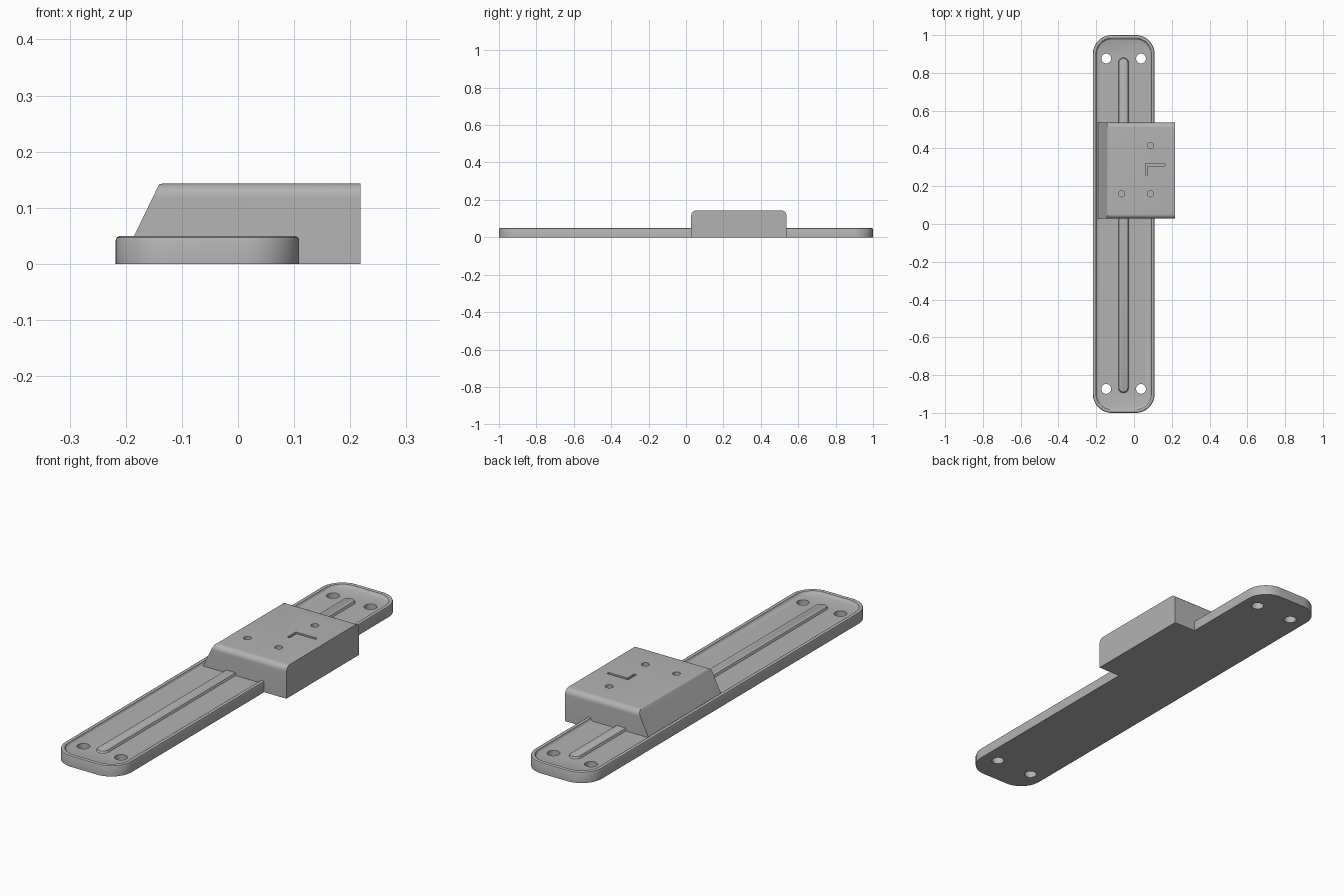
import bpy, bmesh, math
from mathutils import Vector

if "Cube" in bpy.data.objects:
    bpy.data.objects.remove(bpy.data.objects["Cube"], do_unlink=True)

grey = bpy.data.materials.new("plain grey")
grey.use_nodes = True
grey.diffuse_color = (0.45, 0.45, 0.45, 1)
grey.node_tree.nodes["Principled BSDF"].inputs["Base Color"].default_value = grey.diffuse_color


def make(name, bm):
    bmesh.ops.recalc_face_normals(bm, faces=bm.faces)
    mesh = bpy.data.meshes.new(name)
    bm.to_mesh(mesh)
    bm.free()
    mesh.materials.append(grey)
    obj = bpy.data.objects.new(name, mesh)
    bpy.context.collection.objects.link(obj)
    return obj


def rounded_ring(bm, x0, x1, y0, y1, r, z, steps=12):
    """Counter-clockwise loop of a rounded rectangle."""
    ring = []
    for i, (cx, cy) in enumerate([(x1 - r, y1 - r), (x0 + r, y1 - r),
                                  (x0 + r, y0 + r), (x1 - r, y0 + r)]):
        for k in range(steps + 1):
            a = math.pi / 2 * (i + k / steps)
            ring.append(bm.verts.new((cx + r * math.cos(a), cy + r * math.sin(a), z)))
    return ring


def stacked(name, box, r, levels):
    """Solid lofted through rounded rectangles given as (inset, height)."""
    x0, x1, y0, y1 = box
    bm = bmesh.new()
    rings = [rounded_ring(bm, x0 + d, x1 - d, y0 + d, y1 - d, r - d, z) for d, z in levels]
    for a, b in zip(rings, rings[1:]):
        for i in range(len(a)):
            j = (i + 1) % len(a)
            bm.faces.new((a[i], a[j], b[j], b[i]))
    bm.faces.new(rings[0][::-1])
    bm.faces.new(rings[-1])
    return make(name, bm)


def cut_with(target, bm, name):
    cutter = make(name, bm)
    cutter.hide_render = True
    cutter.hide_viewport = True
    mod = target.modifiers.new(name, 'BOOLEAN')
    mod.operation = 'DIFFERENCE'
    mod.solver = 'EXACT'
    mod.object = cutter


def drills(points, r, z0, z1):
    bm = bmesh.new()
    for x, y in points:
        new = bmesh.ops.create_cone(bm, cap_ends=True, segments=32, radius1=r, radius2=r, depth=z1 - z0)
        bmesh.ops.translate(bm, verts=new["verts"], vec=(x, y, (z0 + z1) / 2))
    return bm


def prism(points, z0, z1):
    bm = bmesh.new()
    face = bm.faces.new([bm.verts.new((x, y, z0)) for x, y in points])
    new = bmesh.ops.extrude_face_region(bm, geom=[face])["geom"]
    bmesh.ops.translate(bm, verts=[v for v in new if isinstance(v, bmesh.types.BMVert)], vec=(0, 0, z1 - z0))
    return bm


# Long plate with a raised, rounded rim
plate = stacked("base_plate", (-0.218, 0.109, -1, 1), 0.1,
                [(0, 0), (0, 0.042), (0.002, 0.047), (0.008, 0.05), (0.012, 0.05),
                 (0.017, 0.047), (0.019, 0.042), (0.022, 0.038), (0.027, 0.036)])
cut_with(plate, drills([(x, y) for x in (-0.147, 0.037) for y in (-0.873, 0.876)], 0.026, -0.1, 0.2),
         "screw_hole_cutter")

# Stiffening rib along the plate
rib = stacked("centre_rib", (-0.087, -0.025, -0.897, 0.885), 0.031,
              [(0, 0.03), (0, 0.036), (0.004, 0.038), (0.006, 0.043), (0.008, 0.047), (0.012, 0.049)])

# Block: rounded end profile pulled along x, then sliced to a slope
X0, X1, Y0, Y1, TOP, R = -0.25, 0.218, 0.028, 0.537, 0.143, 0.025
profile = [(Y0, 0)]
for cy, start in ((Y0 + R, math.pi), (Y1 - R, math.pi / 2)):
    for k in range(9):
        a = start - math.pi / 2 * k / 8
        profile.append((cy + R * math.cos(a), TOP - R + R * math.sin(a)))
profile.append((Y1, 0))
bm = bmesh.new()
face = bm.faces.new([bm.verts.new((X0, y, z)) for y, z in profile])
new = bmesh.ops.extrude_face_region(bm, geom=[face])["geom"]
bmesh.ops.translate(bm, verts=[v for v in new if isinstance(v, bmesh.types.BMVert)], vec=(X1 - X0, 0, 0))
slope_normal = Vector((-0.093, 0, 0.045)).normalized()
cut = bmesh.ops.bisect_plane(bm, geom=bm.verts[:] + bm.edges[:] + bm.faces[:],
                             plane_co=(-0.14, 0, TOP), plane_no=slope_normal, clear_outer=True)
rim = [e for e in cut["geom_cut"] if isinstance(e, bmesh.types.BMEdge)]
bmesh.ops.holes_fill(bm, edges=rim)
top_edge = [e for e in rim if all(v.co.z > TOP - 0.001 for v in e.verts)]
bmesh.ops.bevel(bm, geom=top_edge, offset=0.006, segments=4, profile=0.5, affect='EDGES')
block = make("raised_block", bm)

# Small round holes and an angled groove in the top of the block
cut_with(block, drills([(-0.066, 0.16), (0.087, 0.16), (0.087, 0.415)], 0.016, 0.09, 0.2), "small_hole_cutter")
gx, gy, w = 0.06, 0.32, 0.012
cut_with(block, prism([(gx, gy), (gx, 0.26), (gx + w, 0.26), (gx + w, gy - w), (0.165, gy - w), (0.165, gy)],
                      TOP - 0.015, 0.2), "groove_cutter")

# Smooth curved surfaces, keep hard edges
for obj in (plate, rib, block):
    bpy.ops.object.select_all(action='DESELECT')
    bpy.context.view_layer.objects.active = obj
    obj.select_set(True)
    for mod in list(obj.modifiers):
        bpy.ops.object.modifier_apply(modifier=mod.name)
    bpy.ops.object.shade_smooth_by_angle(angle=math.radians(32))
